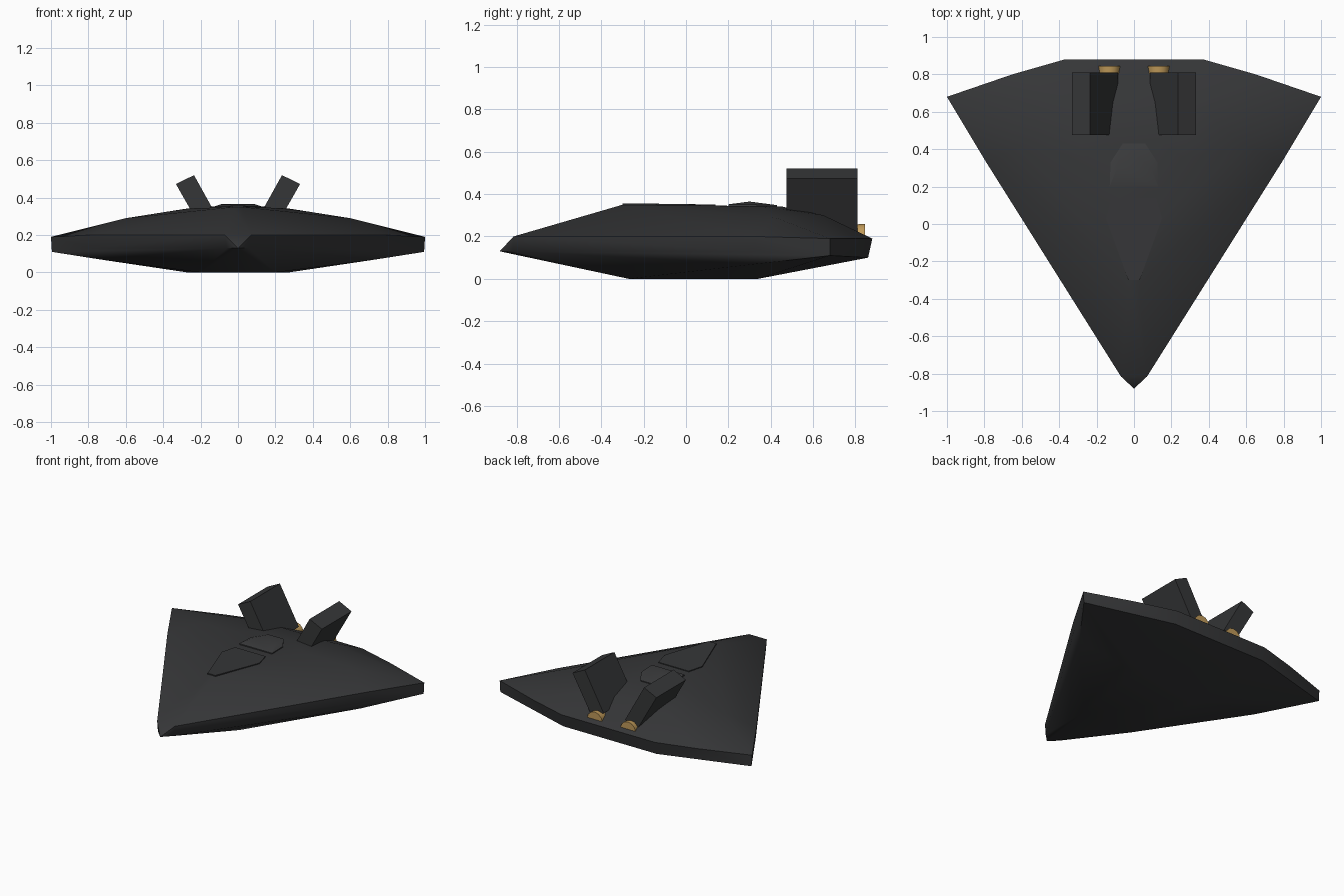
import bpy, bmesh, math

if "Cube" in bpy.data.objects:
    bpy.data.objects.remove(bpy.data.objects["Cube"])


def material(name, rgb):
    m = bpy.data.materials.new(name)
    m.diffuse_color = (*rgb, 1)
    m.use_nodes = True
    m.node_tree.nodes["Principled BSDF"].inputs["Base Color"].default_value = m.diffuse_color
    return m


DARK = material("dark_coating", (0.036, 0.037, 0.039))
GLASS = material("dark_glass", (0.045, 0.046, 0.048))
GOLD = material("nozzle_gold", (0.52, 0.32, 0.1))


def finish(name, bm, mat, angle):
    bmesh.ops.recalc_face_normals(bm, faces=bm.faces)
    me = bpy.data.meshes.new(name)
    bm.to_mesh(me)
    bm.free()
    ob = bpy.data.objects.new(name, me)
    bpy.context.collection.objects.link(ob)
    me.materials.append(mat)
    bpy.ops.object.select_all(action='DESELECT')
    ob.select_set(True)
    bpy.context.view_layer.objects.active = ob
    bpy.ops.object.shade_smooth_by_angle(angle=math.radians(angle))
    return ob


def mirrored_shell(name, points, mat, angle=35):
    """Faceted convex shell from points on the right half."""
    bm = bmesh.new()
    for x, y, z in points:
        for s in ((1, -1) if x else (1,)):
            bm.verts.new((s * x, y, z))
    res = bmesh.ops.convex_hull(bm, input=bm.verts)
    inner = {g for g in res["geom_interior"] if isinstance(g, bmesh.types.BMVert)}
    bmesh.ops.delete(bm, geom=list(inner), context='VERTS')
    bmesh.ops.dissolve_limit(bm, angle_limit=0.01, verts=bm.verts, edges=bm.edges)
    return finish(name, bm, mat, angle)


# delta-shaped flying-wing hull
mirrored_shell("hull", [
    # nose and leading edge
    (0, -.88, .13), (.07, -.815, .20), (.06, -.82, .13),
    (.79, .33, .20), (.785, .33, .13), (1, .68, .19), (.995, .68, .11),
    # upper deck
    (.025, -.3, .35), (.15, .05, .347), (.27, .35, .342), (.12, .45, .342),
    (.6, .42, .29), (.3, .65, .30),
    # trailing edge
    (.65, .80, .19), (.37, .88, .19), (.64, .78, .11), (.37, .86, .10),
    # belly
    (.2, -.27, 0), (.27, .34, 0), (.74, .33, .07),
], DARK)

# raised fairing ahead of the canopy
mirrored_shell("dorsal_fairing", [
    (.03, -.3, .357), (.15, .03, .352), (.12, .14, .351),
    (.03, -.3, .32), (.15, .03, .32), (.12, .14, .32),
], DARK)

# canopy
mirrored_shell("canopy", [
    (.13, .2, .352), (.09, .3, .365), (.125, .33, .35), (.06, .43, .348),
    (.13, .2, .32), (.125, .33, .32), (.06, .43, .32),
], GLASS, 20)

for side, s in (("right", 1), ("left", -1)):
    # canted tail fins
    bm = bmesh.new()
    section = [(.235, .52), (.332, .473), (.18, .205), (.085, .25)]
    face = bm.faces.new([bm.verts.new((s * x, .475, z)) for x, z in section])
    new = bmesh.ops.extrude_face_region(bm, geom=[face])["geom"]
    bmesh.ops.translate(bm, vec=(0, .335, 0),
                        verts=[v for v in new if isinstance(v, bmesh.types.BMVert)])
    finish(f"{side}_tail_fin", bm, DARK, 35)

    # exhaust nozzles
    bm = bmesh.new()
    bmesh.ops.create_cone(bm, cap_ends=True, segments=12, radius1=.06,
                          radius2=.045, depth=.2)
    for v in bm.verts:
        x, y, z = v.co
        v.co = (s * .132 + x, .745 - z, .2 + y)
    finish(f"{side}_nozzle", bm, GOLD, 35)
